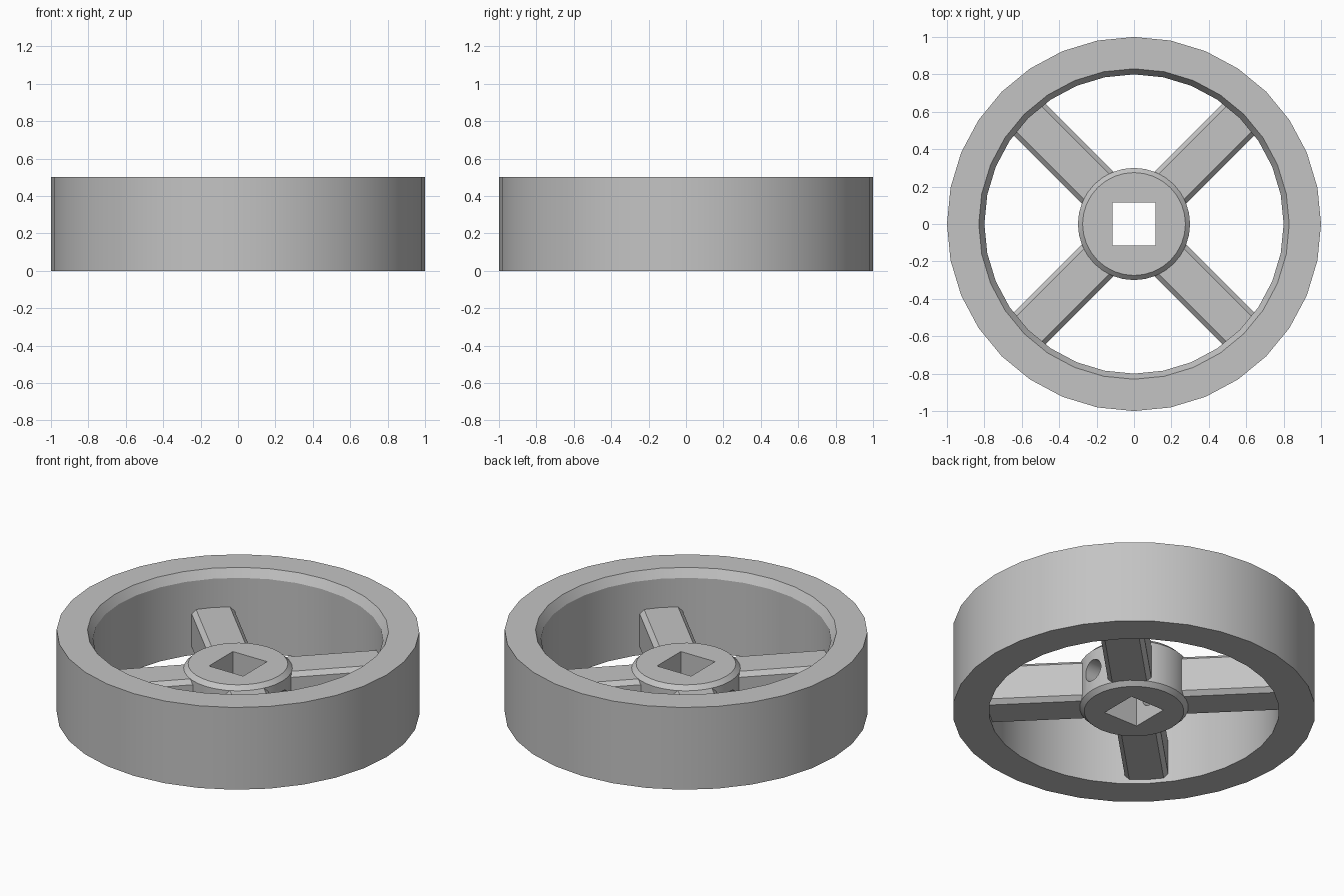
import bpy
import bmesh
from math import pi, radians
from mathutils import Matrix

SIDES = 32
HUB_TOP = 0.3
CHAMFER = 0.025

if "Cube" in bpy.data.objects:
    bpy.data.objects.remove(bpy.data.objects["Cube"])

grey = bpy.data.materials.new("plain_grey")
grey.use_nodes = True
grey.diffuse_color = (0.55, 0.55, 0.55, 1)
grey.node_tree.nodes["Principled BSDF"].inputs["Base Color"].default_value = grey.diffuse_color


def make_object(name, bm):
    bmesh.ops.recalc_face_normals(bm, faces=bm.faces)
    mesh = bpy.data.meshes.new(name)
    bm.to_mesh(mesh)
    bm.free()
    mesh.materials.append(grey)
    obj = bpy.data.objects.new(name, mesh)
    bpy.context.collection.objects.link(obj)
    return obj


def select(obj):
    bpy.ops.object.select_all(action="DESELECT")
    obj.select_set(True)
    bpy.context.view_layer.objects.active = obj


def smooth(obj):
    select(obj)
    bpy.ops.object.shade_smooth_by_angle(angle=radians(30))


def lathe(name, profile, closed):
    """Spin a radius/height profile around the vertical axis."""
    bm = bmesh.new()
    verts = [bm.verts.new((r, 0, z)) for r, z in profile]
    pairs = list(zip(verts, verts[1:]))
    if closed:
        pairs.append((verts[-1], verts[0]))
    edges = [bm.edges.new(p) for p in pairs]
    bmesh.ops.spin(bm, geom=verts + edges, axis=(0, 0, 1), cent=(0, 0, 0),
                   angle=2 * pi, steps=SIDES, use_merge=True)
    bmesh.ops.remove_doubles(bm, verts=bm.verts, dist=0.0001)
    # Merge coplanar fans into single flat caps
    bmesh.ops.dissolve_limit(bm, angle_limit=radians(1), verts=bm.verts, edges=bm.edges)
    return make_object(name, bm)


def cut(obj, cutter):
    cutter.hide_render = True
    mod = obj.modifiers.new("cut", "BOOLEAN")
    mod.operation = "DIFFERENCE"
    mod.solver = "EXACT"
    mod.object = cutter
    select(obj)
    bpy.ops.object.modifier_apply(modifier=mod.name)
    bpy.data.objects.remove(cutter)


# Rim with a chamfer on its upper inner edge
rim = lathe("rim", [(1, 0), (1, 0.5), (0.83, 0.5), (0.8, 0.45), (0.8, 0)], True)
smooth(rim)

# Hub, chamfered at both ends
hub = lathe("hub", [(0, 0), (0.3 - CHAMFER, 0), (0.3, CHAMFER),
                    (0.3, HUB_TOP - CHAMFER), (0.3 - CHAMFER, HUB_TOP), (0, HUB_TOP)], False)

# Square shaft hole through the hub
bm = bmesh.new()
bmesh.ops.create_cube(bm, size=1, matrix=Matrix.Translation((0, 0, HUB_TOP / 2))
                      @ Matrix.Diagonal((0.23, 0.23, 1, 1)))
cut(hub, make_object("shaft_cutter", bm))

# Round cross hole for a set screw
bm = bmesh.new()
bmesh.ops.create_cone(bm, cap_ends=True, segments=24, radius1=0.065, radius2=0.065, depth=1,
                      matrix=Matrix.Translation((0, 0, HUB_TOP / 2))
                      @ Matrix.Rotation(pi / 2, 4, "Y"))
cut(hub, make_object("screw_cutter", bm))
smooth(hub)

# Four spokes with chamfered long edges
inner, outer = 0.26, 0.82
for i in range(4):
    bm = bmesh.new()
    bmesh.ops.create_cube(bm, size=1, matrix=Matrix.Translation(((inner + outer) / 2, 0, HUB_TOP / 2))
                          @ Matrix.Diagonal((outer - inner, 0.24, 0.25, 1)))
    long_edges = [e for e in bm.edges if abs(e.verts[0].co.x - e.verts[1].co.x) > 0.1]
    bmesh.ops.bevel(bm, geom=long_edges, offset=CHAMFER, segments=1, affect="EDGES")
    bmesh.ops.rotate(bm, verts=bm.verts, matrix=Matrix.Rotation(pi / 4 + i * pi / 2, 3, "Z"))
    make_object(f"spoke_{i + 1}", bm)
